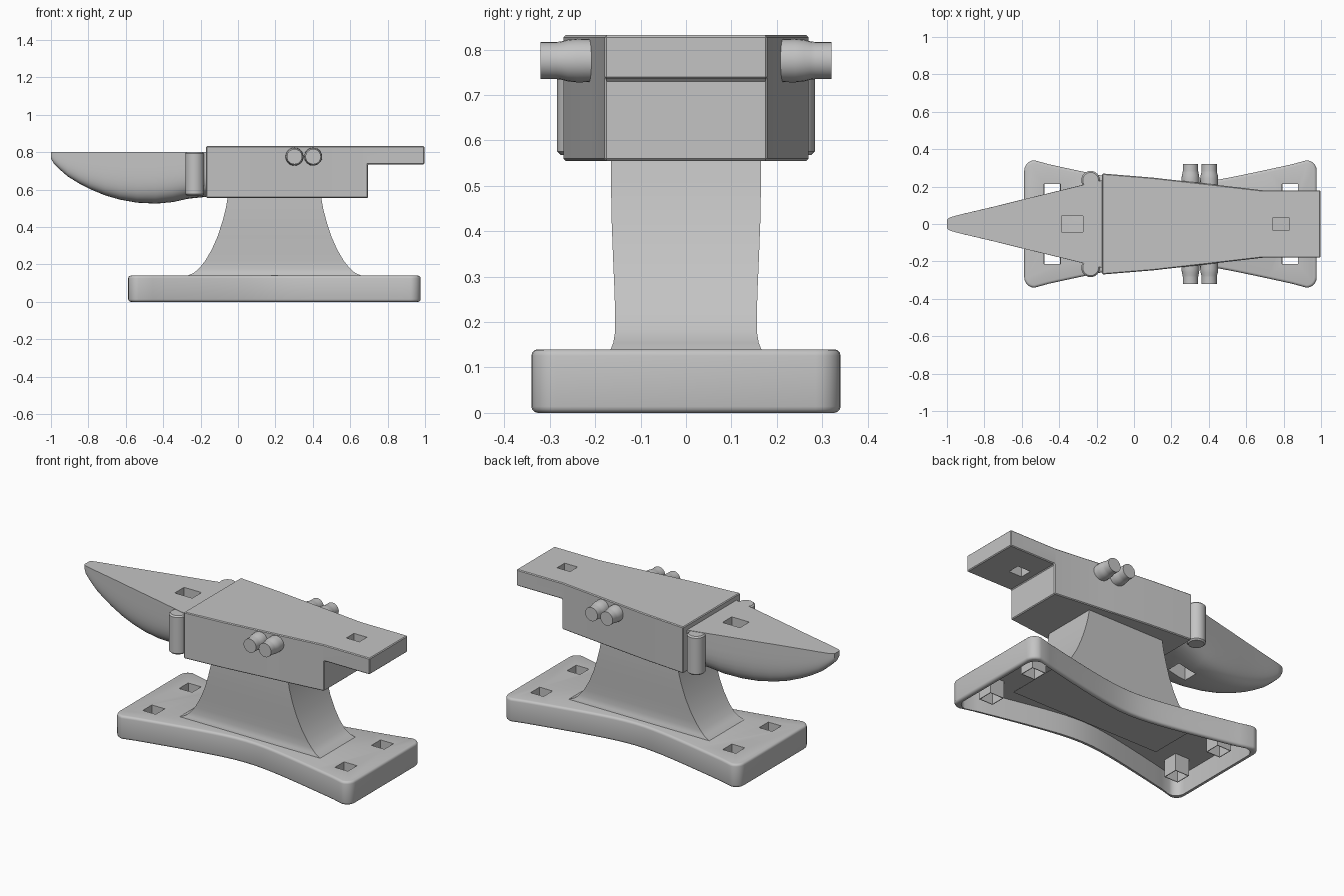
import bpy, bmesh, math
from mathutils import Matrix

cube = bpy.data.objects.get("Cube")
if cube:
    bpy.data.objects.remove(cube, do_unlink=True)

steel = bpy.data.materials.new("grey_steel")
steel.use_nodes = True
GREY = (0.55, 0.55, 0.55, 1)
steel.diffuse_color = GREY
steel.node_tree.nodes["Principled BSDF"].inputs["Base Color"].default_value = GREY


def add_object(name, bm):
    bmesh.ops.recalc_face_normals(bm, faces=bm.faces)
    mesh = bpy.data.meshes.new(name)
    bm.to_mesh(mesh)
    bm.free()
    mesh.materials.append(steel)
    obj = bpy.data.objects.new(name, mesh)
    bpy.context.collection.objects.link(obj)
    return obj


def loft(name, rings, capped=True):
    """Skin a list of closed rings with equal point counts."""
    bm = bmesh.new()
    loops = [[bm.verts.new(p) for p in ring] for ring in rings]
    for a, b in zip(loops, loops[1:]):
        for i in range(len(a)):
            j = (i + 1) % len(a)
            bm.faces.new((a[i], a[j], b[j], b[i]))
    if capped:
        bm.faces.new(loops[0])
        bm.faces.new(loops[-1])
    return add_object(name, bm)


def prism(name, outline, z0, z1):
    return loft(name, [[(x, y, z) for x, y in outline] for z in (z0, z1)])


def rect(x, y, hx, hy):
    return [(x - hx, y - hy), (x + hx, y - hy), (x + hx, y + hy), (x - hx, y + hy)]


def mirrored(half):
    """Close a plan outline from its +y half."""
    return half + [(x, -y) for x, y in reversed(half)]


def bevel(obj, width, segments):
    mod = obj.modifiers.new("Bevel", "BEVEL")
    mod.width, mod.segments = width, segments
    mod.limit_method, mod.angle_limit = "ANGLE", math.radians(35)


def cut(obj, cutter):
    cutter.hide_render = True
    mod = obj.modifiers.new("Cut", "BOOLEAN")
    mod.operation, mod.object = "DIFFERENCE", cutter
    apply(obj)
    bpy.data.objects.remove(cutter, do_unlink=True)


def apply(obj):
    bpy.ops.object.select_all(action="DESELECT")
    obj.select_set(True)
    bpy.context.view_layer.objects.active = obj
    bpy.ops.object.convert(target="MESH")


def finish(obj, angle=35):
    apply(obj)
    bpy.ops.object.shade_smooth_by_angle(angle=math.radians(angle))


# Hollow waisted base
MID = 0.195


def base_outline(inset):
    half, length = [], 0.782 - inset
    for i in range(25):
        u = -1 + i / 12
        half.append((MID + u * length, 0.163 + 0.18 * math.hypot(u, 0.25) - inset))
    # Round the two end corners
    r = 0.055
    (x0, y0), (x1, y1) = half[0], half[-1]
    arc = [math.radians(a) for a in range(0, 91, 18)]
    left = [(x0 + r - r * math.cos(a), y0 - r + r * math.sin(a) - 0.008) for a in arc]
    right = [(x1 - r + r * math.sin(a), y1 - r + r * math.cos(a) - 0.008) for a in arc]
    return mirrored(left + half[2:-2] + right)


base = prism("base", base_outline(0), 0, 0.14)
bevel(base, 0.014, 3)
cut(base, prism("base_cavity", base_outline(0.025), -0.05, 0.122))

# Square bolt holes with sleeves
for x in (-0.437, 0.835):
    for y in (-0.172, 0.172):
        cut(base, prism("bolt_hole", rect(x, y, 0.043, 0.043), 0.1, 0.2))
        inner, outer = rect(x, y, 0.042, 0.042), rect(x, y, 0.046, 0.046)
        sleeve = loft("bolt_sleeve", [[(px, py, z) for px, py in shape] for shape, z in
                      ((inner, 0.138), (inner, 0.02), (outer, 0.02), (outer, 0.13))], False)
        finish(sleeve)
finish(base)

# Flared waist: height, half length, half depth
WAIST = [(0.115, 0.49, 0.172), (0.14, 0.465, 0.166), (0.155, 0.43, 0.16), (0.18, 0.402, 0.156),
         (0.22, 0.37, 0.156), (0.28, 0.335, 0.158), (0.35, 0.304, 0.161),
         (0.43, 0.278, 0.164), (0.5, 0.26, 0.165), (0.57, 0.248, 0.165)]
finish(loft("waist", [[(x, y, z) for x, y in rect(MID, 0, hx, hy)] for z, hx, hy in WAIST]))

# Body and heel
plan = [(-0.17, 0.27), (0.1, 0.248), (0.4, 0.214), (0.69, 0.18), (0.997, 0.18)]
body = prism("body", mirrored(plan), 0.555, 0.832)
cut(body, prism("heel_undercut", rect(1.195, 0, 0.5, 0.5), 0.4, 0.735))
bevel(body, 0.009, 1)
cut(body, prism("heel_hole", rect(0.785, 0, 0.043, 0.036), 0.6, 1))
finish(body, 25)

# Horn: position along x, underside height, half width
HORN = [(-1, 0.765, 0.024), (-0.985, 0.74, 0.035), (-0.95, 0.705, 0.045), (-0.91, 0.67, 0.055),
        (-0.85, 0.633, 0.069), (-0.79, 0.602, 0.083), (-0.71, 0.569, 0.102),
        (-0.63, 0.546, 0.122), (-0.54, 0.53, 0.144), (-0.44, 0.525, 0.168),
        (-0.35, 0.532, 0.19), (-0.26, 0.552, 0.212), (-0.16, 0.562, 0.236)]
TOP = 0.802
rings = []
for x, low, w in HORN:
    ring = []
    for i in range(25):
        t = math.pi * i / 24
        c, s = math.cos(t), max(math.sin(t), 0)
        y = math.copysign(abs(c) ** 0.55, c) * w * (1 + 0.06 * s)
        ring.append((x, y, TOP - (TOP - low) * s ** 0.55))
    rings.append(ring)
horn = loft("horn", rings)
cut(horn, prism("horn_hole", rect(-0.33, 0, 0.058, 0.044), 0.3, 1))
finish(horn, 40)


def turned(name, profile, matrix):
    """Round part from (radius, height) pairs, placed by a matrix."""
    n = 24
    rings = [[(r * math.cos(math.tau * i / n), r * math.sin(math.tau * i / n), h)
              for i in range(n)] for r, h in profile]
    obj = loft(name, rings)
    obj.data.transform(matrix)
    finish(obj, 40)


for side in (-1, 1):
    # Round columns beside the horn
    turned("horn_column", [(0.042, 0.568), (0.05, 0.576), (0.05, 0.792), (0.042, 0.8)],
           Matrix.Translation((-0.232, side * 0.234, 0)))
    # Paired stepped pegs on the cheeks
    for x in (0.302, 0.402):
        turn = Matrix.Rotation(-side * math.pi / 2, 4, "X")
        turned("side_peg", [(0.047, 0.17), (0.048, 0.24), (0.046, 0.26), (0.042, 0.275),
                            (0.041, 0.285), (0.041, 0.32)],
               Matrix.Translation((x, 0, 0.776)) @ turn)
